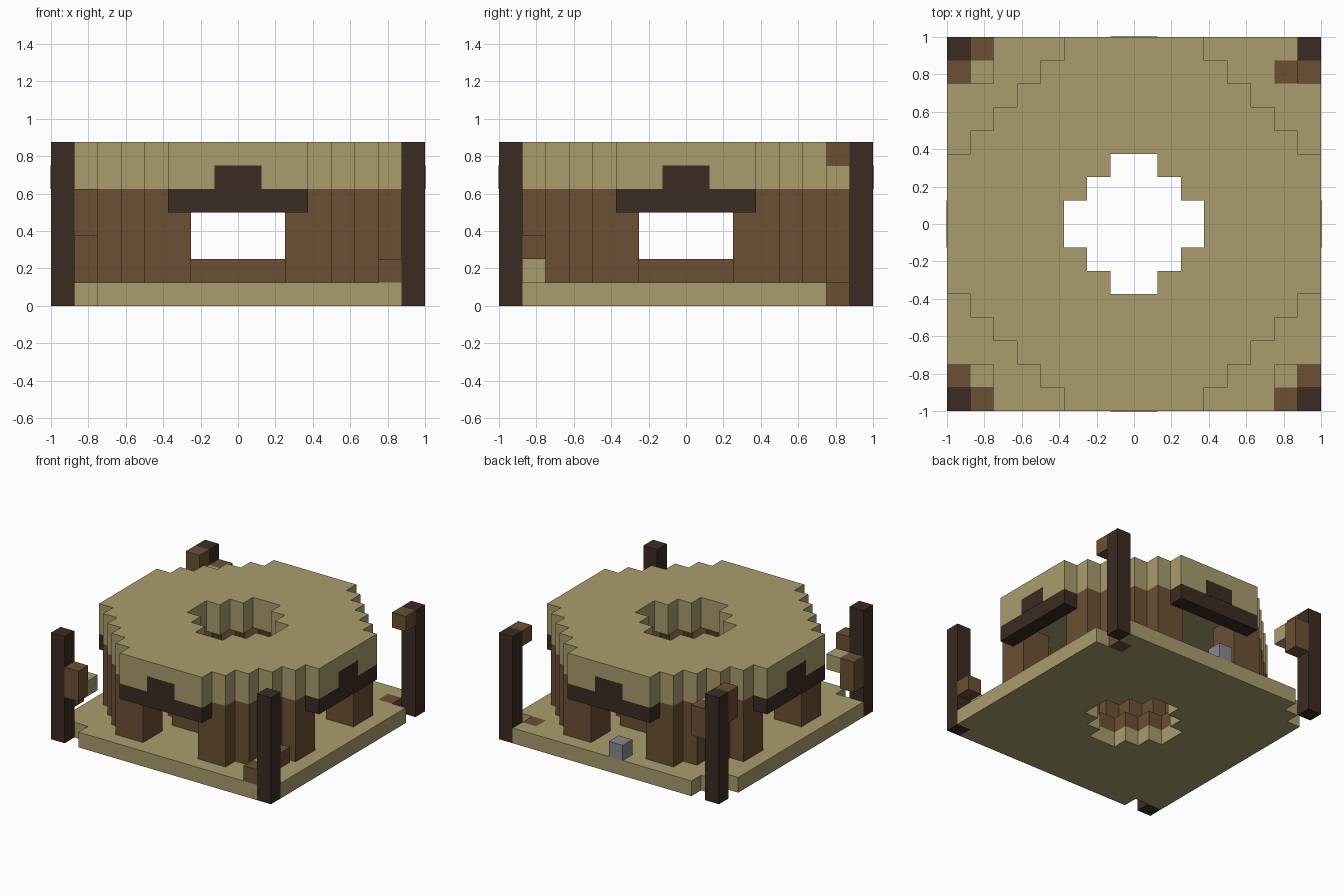
import bpy
import bmesh

cube = bpy.data.objects.get("Cube")
if cube:
    bpy.data.objects.remove(cube, do_unlink=True)

U = 0.125  # block size
N = 8      # blocks from the middle to the edge


def material(name, rgb):
    m = bpy.data.materials.new(name)
    m.use_nodes = True
    col = (*rgb, 1.0)
    m.diffuse_color = col
    bsdf = m.node_tree.nodes["Principled BSDF"]
    bsdf.inputs["Base Color"].default_value = col
    bsdf.inputs["Roughness"].default_value = 0.9
    return m


TAN = material("tan plank", (0.40, 0.335, 0.155))
BROWN = material("brown wood", (0.147, 0.080, 0.034))
DARK = material("dark wood", (0.044, 0.024, 0.016))
GREY = material("grey stone", (0.25, 0.255, 0.26))


def blocks(name, cells, z0, z1, mat):
    """Raise a set of grid cells into one solid, with only its outer faces."""
    cells = set(cells)
    bm = bmesh.new()

    def quad(*pts):
        bm.faces.new([bm.verts.new((x * U, y * U, z * U)) for x, y, z in pts])

    for i, j in cells:
        ring = [(i, j), (i + 1, j), (i + 1, j + 1), (i, j + 1)]
        quad(*[(x, y, z1) for x, y in ring])
        quad(*[(x, y, z0) for x, y in reversed(ring)])
        for k, (di, dj) in enumerate([(0, -1), (1, 0), (0, 1), (-1, 0)]):
            if (i + di, j + dj) not in cells:
                a, b = ring[k], ring[(k + 1) % 4]
                quad((*a, z0), (*b, z0), (*b, z1), (*a, z1))
    bmesh.ops.remove_doubles(bm, verts=bm.verts, dist=0.0001)
    me = bpy.data.meshes.new(name)
    bm.to_mesh(me)
    bm.free()
    me.materials.append(mat)
    ob = bpy.data.objects.new(name, me)
    bpy.context.collection.objects.link(ob)
    return ob


def rows(widths):
    """Cells of a symmetric stepped disc; half width of each row from the middle out."""
    return {(i, j) for i in range(-N, N) for j in range(-N, N)
            if (j if j >= 0 else -1 - j) < len(widths)
            and -widths[j if j >= 0 else -1 - j] <= i < widths[j if j >= 0 else -1 - j]}


def rect(x0, x1, y0, y1):
    return {(i, j) for i in range(x0, x1) for j in range(y0, y1)}


# Stepped outlines
hole = rows([3, 2, 1])
rim = rows([4, 4, 3, 2]) - hole
roof = rows([8, 8, 8, 7, 6, 5, 4, 3]) - hole
wall_outer = rows([7, 7, 7, 7, 6, 5, 4])
wall_inner = rows([5, 5, 5, 4, 3])
doorways = rect(-2, 2, -N, N) | rect(-N, N, -2, 2)
corners = {(i, j) for i in (-N, N - 1) for j in (-N, N - 1)}

# Floor slab, with notches beside some posts and one brown tile
notches = {(-7, -8), (-7, 7), (-8, 6), (7, 6)}
tile = {(6, 6)}
blocks("floor_slab", rect(-N, N, -N, N) - hole - corners - notches - tile, 0, 1, TAN)
blocks("floor_tile", tile, 0, 1, BROWN)

# Walls, low inner rim and roof
blocks("walls", wall_outer - wall_inner - doorways, 1, 5, BROWN)
blocks("inner_rim", rim, 1, 2, BROWN)
blocks("roof", roof, 5, 7, TAN)

# Lintel beam with a raised keystone on each side
sides = {
    "front": (rect(-3, 3, -8, -7), rect(-1, 1, -8, -7), (0, -1)),
    "back": (rect(-3, 3, 7, 8), rect(-1, 1, 7, 8), (0, 1)),
    "left": (rect(7, 8, -3, 3), rect(7, 8, -1, 1), (1, 0)),
    "right": (rect(-8, -7, -3, 3), rect(-8, -7, -1, 1), (-1, 0)),
}
for side, (beam, key, out) in sides.items():
    blocks(side + "_beam", beam, 4, 5, DARK)
    ob = blocks(side + "_keystone", key, 5, 6, DARK)
    ob.location = (out[0] * 0.002, out[1] * 0.002, 0)

# Corner posts
for n, cell in enumerate(sorted(corners)):
    blocks("corner_post_%d" % (n + 1), {cell}, 0, 7, DARK)

# Steps winding up around the posts: cell, bottom, top, material
steps = [
    ((6, -8), 1, 2, BROWN), ((6, -7), 1, 2, TAN), ((7, -7), 2, 3, BROWN),
    ((-8, -7), 2, 4, BROWN), ((-7, -7), 3, 4, TAN), ((-7, -8), 3, 5, BROWN),
    ((-7, 7), 4, 6, BROWN), ((-7, 6), 5, 6, TAN), ((-8, 6), 5, 7, BROWN),
    ((7, 6), 6, 7, BROWN),
]
for n, (cell, z0, z1, mat) in enumerate(steps):
    blocks("post_step_%d" % (n + 1), {cell}, z0, z1, mat)

# Stone on the floor at the back doorway
blocks("door_stone", {(-1, 7)}, 1, 2, GREY)
